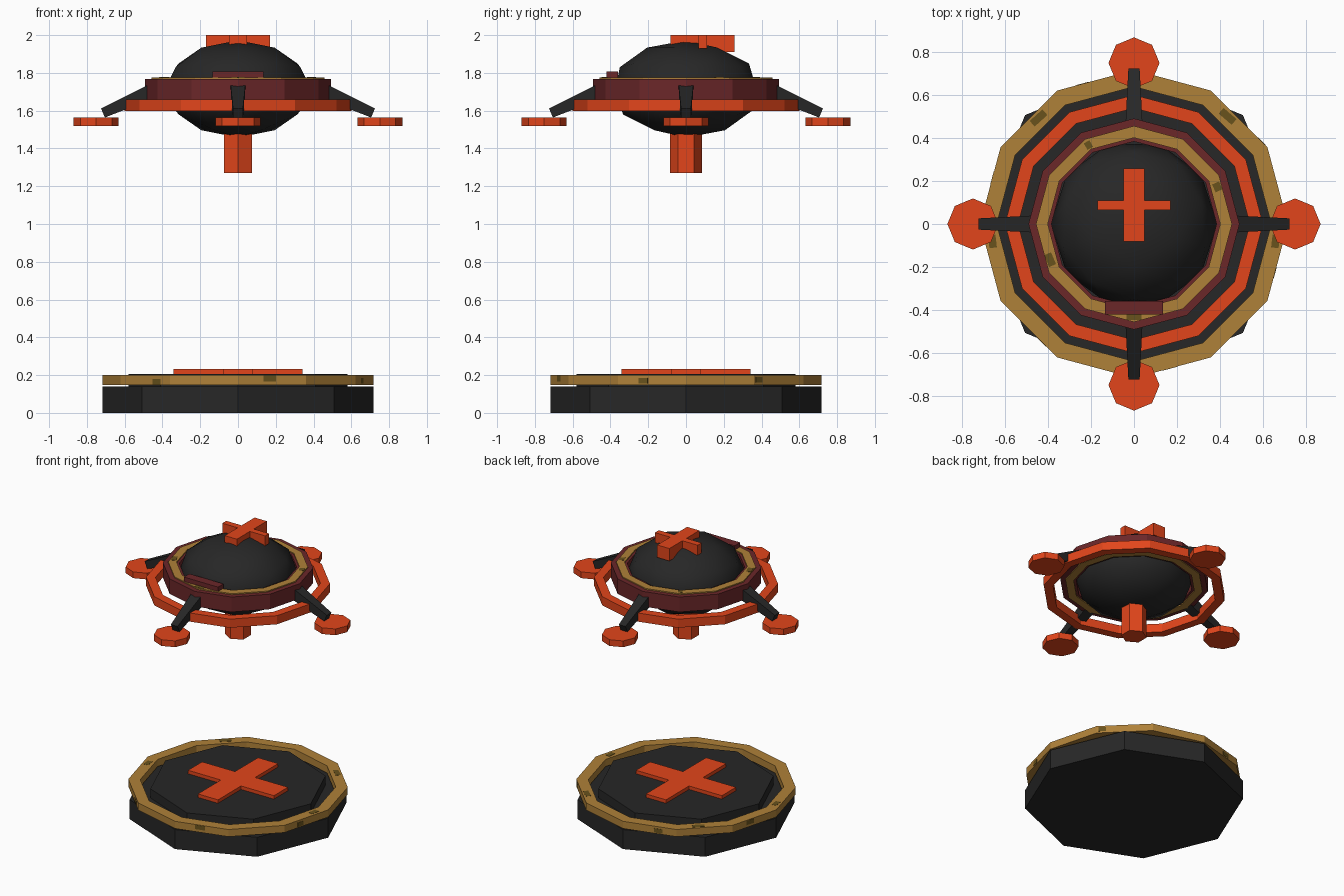
import bpy, bmesh, math
from mathutils import Vector, Matrix

if "Cube" in bpy.data.objects:
    bpy.data.objects.remove(bpy.data.objects["Cube"])


def material(name, rgb):
    m = bpy.data.materials.new(name)
    m.diffuse_color = (*rgb, 1)
    m.use_nodes = True
    m.node_tree.nodes["Principled BSDF"].inputs["Base Color"].default_value = m.diffuse_color
    return m


DARK = material("charcoal", (0.020, 0.020, 0.020))
ORANGE = material("orange", (0.76, 0.06, 0.011))
RED = material("dark red", (0.145, 0.020, 0.022))
GOLD = material("worn gold", (0.43, 0.22, 0.04))
STAIN = material("tarnish", (0.14, 0.085, 0.012))


def finish(name, bm, mat):
    bmesh.ops.recalc_face_normals(bm, faces=bm.faces)
    me = bpy.data.meshes.new(name)
    bm.to_mesh(me)
    bm.free()
    me.materials.append(mat)
    ob = bpy.data.objects.new(name, me)
    bpy.context.collection.objects.link(ob)
    return ob


def box(name, center, size, mat, turn=0):
    bm = bmesh.new()
    M = Matrix.Translation(center) @ Matrix.Rotation(turn, 4, 'Z') @ Matrix.Diagonal((*size, 1))
    bmesh.ops.create_cube(bm, size=1, matrix=M)
    return finish(name, bm, mat)


def disc(name, x, y, z0, z1, r, sides, mat):
    bm = bmesh.new()
    # first corner points along +y
    bmesh.ops.create_cone(bm, cap_ends=True, segments=sides, radius1=r, radius2=r,
                          depth=z1 - z0, matrix=Matrix.Translation((x, y, (z0 + z1) / 2)))
    return finish(name, bm, mat)


def square_rod(name, a, b, ra, rb, mat):
    a, b = Vector(a), Vector(b)
    bm = bmesh.new()
    M = (Matrix.Translation((a + b) / 2) @ (b - a).to_track_quat('Z', 'Y').to_matrix().to_4x4()
         @ Matrix.Rotation(math.pi / 4, 4, 'Z'))
    bmesh.ops.create_cone(bm, cap_ends=True, segments=4, radius1=ra, radius2=rb,
                          depth=(b - a).length, matrix=M)
    return finish(name, bm, mat)


def ring(name, r_in, r_out, z0, z1, mat, sides=12):
    bm = bmesh.new()
    section = [(r_in, z0), (r_out, z0), (r_out, z1), (r_in, z1)]
    loops = []
    for i in range(sides):
        t = math.tau * i / sides
        loops.append([bm.verts.new((r * math.cos(t), r * math.sin(t), z)) for r, z in section])
    for i in range(sides):
        p, q = loops[i], loops[(i + 1) % sides]
        for k in range(4):
            bm.faces.new((p[k], q[k], q[(k + 1) % 4], p[(k + 1) % 4]))
    return finish(name, bm, mat)


# landing base
disc("base_slab", 0, 0, 0, 0.14, 0.718, 8, DARK)
disc("base_plate", 0, 0, 0.14, 0.207, 0.58, 8, DARK)
ring("base_gold_ring", 0.64, 0.718, 0.148, 0.20, GOLD)
box("base_cross_long", (0, 0, 0.218), (0.684, 0.16, 0.028), ORANGE)
box("base_cross_wide", (0, 0, 0.218), (0.16, 0.684, 0.028), ORANGE)

# smooth hovering body
bm = bmesh.new()
bmesh.ops.create_icosphere(bm, subdivisions=2, radius=1,
                           matrix=Matrix.Translation((0, 0, 1.715))
                           @ Matrix.Diagonal((0.388, 0.392, 0.257, 1))
                           @ Matrix.Rotation(-math.pi / 2, 4, 'Z'))
for f in bm.faces:
    f.smooth = True
finish("body", bm, DARK)

# rings around the body
ring("body_hoop", 0.385, 0.492, 1.66, 1.768, RED)
ring("hoop_gold_trim", 0.402, 0.457, 1.653, 1.776, GOLD)
ring("guard_ring", 0.54, 0.602, 1.598, 1.66, ORANGE)
box("front_plate", (0, -0.39, 1.788), (0.272, 0.062, 0.04), RED)

# cross on top and sensor below
box("top_cross_long", (0, 0.088, 1.955), (0.097, 0.34, 0.09), ORANGE)
box("top_cross_wide", (0, 0.088, 1.964), (0.34, 0.045, 0.072), ORANGE)
disc("sensor", 0, 0, 1.27, 1.52, 0.085, 6, ORANGE)

# four arms with rotor pads
for i, side in enumerate(("right", "back", "left", "front")):
    c, s = math.cos(i * math.pi / 2), math.sin(i * math.pi / 2)
    square_rod(side + "_arm", (0.45 * c, 0.45 * s, 1.705), (0.715 * c, 0.715 * s, 1.588),
               0.056, 0.037, DARK)
    disc(side + "_pad", 0.751 * c, 0.751 * s, 1.52, 1.565, 0.119, 8, ORANGE)

# tarnish patches on top of the gold rings: angle, radius, top height, width
for n, (deg, r, z, w) in enumerate([(132, 0.665, 0.20, 0.08), (49, 0.665, 0.20, 0.08),
                                    (353, 0.665, 0.20, 0.06), (187, 0.665, 0.20, 0.06),
                                    (120, 0.425, 1.776, 0.03), (203, 0.425, 1.776, 0.06),
                                    (24, 0.425, 1.776, 0.04), (270, 0.43, 1.776, 0.07)]):
    t = math.radians(deg)
    box(f"top_tarnish_{n}", (r * math.cos(t), r * math.sin(t), z), (0.035, w, 0.003), STAIN, t)

# tarnish patches on the flat sides of the base ring, lying in each facet
for n, (deg, w, h) in enumerate([(232, 0.06, 0.165), (284, 0.07, 0.182), (341, 0.05, 0.17),
                                 (33, 0.05, 0.175), (110, 0.06, 0.17), (162, 0.06, 0.18)]):
    t = math.radians(deg)
    mid = math.radians(30 * (deg // 30) + 15)
    d = 0.718 * math.cos(math.pi / 12) / math.cos(t - mid)
    box(f"side_tarnish_{n}", (d * math.cos(t), d * math.sin(t), h), (0.003, w, 0.03), STAIN, mid)
